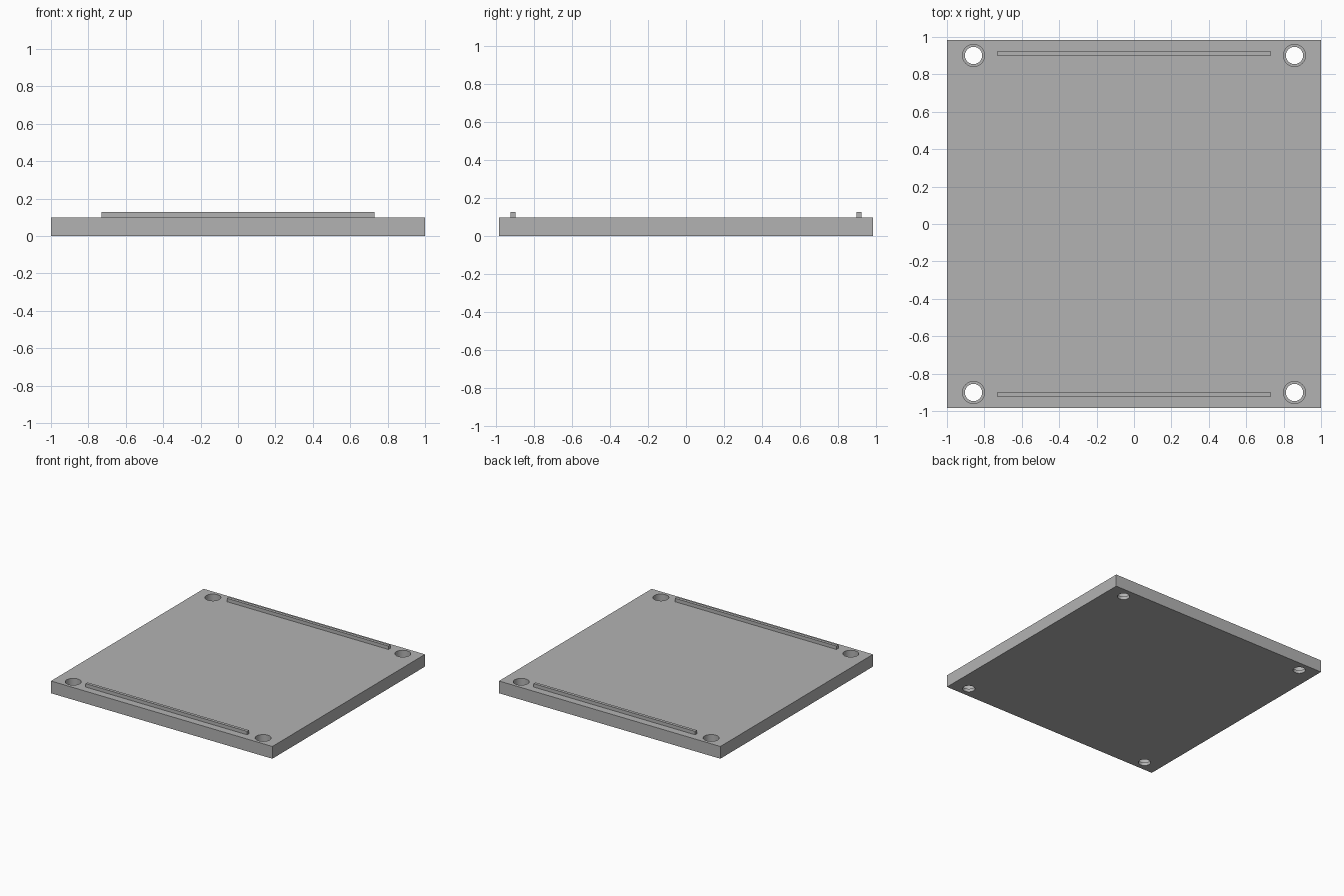
import bpy
import bmesh
from math import radians
from mathutils import Matrix, Vector

cube = bpy.data.objects.get("Cube")
if cube:
    bpy.data.objects.remove(cube, do_unlink=True)

HALF_Y, THICK = 0.985, 0.1
HOLE_X, HOLE_Y = 0.858, 0.901
BORE_R, RECESS_R, STEP_Z = 0.046, 0.059, 0.026
SIDES = (-1, 1)

grey = bpy.data.materials.new("plain grey")
grey.use_nodes = True
grey.diffuse_color = (0.45, 0.45, 0.45, 1)
grey.node_tree.nodes["Principled BSDF"].inputs["Base Color"].default_value = grey.diffuse_color


def add_object(name, bm):
    mesh = bpy.data.meshes.new(name)
    bmesh.ops.recalc_face_normals(bm, faces=bm.faces)
    bm.to_mesh(mesh)
    bm.free()
    mesh.materials.append(grey)
    obj = bpy.data.objects.new(name, mesh)
    bpy.context.collection.objects.link(obj)
    return obj


def box(name, low, high):
    low, high = Vector(low), Vector(high)
    bm = bmesh.new()
    matrix = Matrix.Translation((low + high) / 2) @ Matrix.Diagonal((*(high - low), 1))
    bmesh.ops.create_cube(bm, size=1, matrix=matrix)
    return add_object(name, bm)


def hole_cutter(name, x, y):
    # Stepped profile turned about the hole axis
    bm = bmesh.new()
    profile = [(0, -0.05), (BORE_R, -0.05), (BORE_R, STEP_Z),
               (RECESS_R, STEP_Z), (RECESS_R, 0.2), (0, 0.2)]
    verts = [bm.verts.new((x + r, y, z)) for r, z in profile]
    edges = [bm.edges.new(pair) for pair in zip(verts, verts[1:])]
    bmesh.ops.spin(bm, geom=verts + edges, cent=(x, y, 0), axis=(0, 0, 1),
                   angle=radians(360), steps=48)
    bmesh.ops.remove_doubles(bm, verts=bm.verts, dist=0.0001)
    return add_object(name, bm)


# Base plate with four counterbored corner holes
plate = box("base_plate", (-1, -HALF_Y, 0), (1, HALF_Y, THICK))
bpy.context.view_layer.objects.active = plate
for sx in SIDES:
    for sy in SIDES:
        cutter = hole_cutter("hole_cutter", sx * HOLE_X, sy * HOLE_Y)
        cutter.hide_render = True
        cut = plate.modifiers.new("corner hole", "BOOLEAN")
        cut.object = cutter
        cut.operation = "DIFFERENCE"
        cut.solver = "EXACT"
        bpy.ops.object.modifier_apply(modifier=cut.name)
        bpy.data.objects.remove(cutter, do_unlink=True)

bpy.ops.object.select_all(action="DESELECT")
plate.select_set(True)
bpy.ops.object.shade_smooth_by_angle(angle=radians(30))

# Thin raised ribs along the front and back edges
for name, side in zip(("front_rib", "back_rib"), SIDES):
    y = side * 0.912
    box(name, (-0.73, y - 0.0125, THICK), (0.73, y + 0.0125, 0.128))
